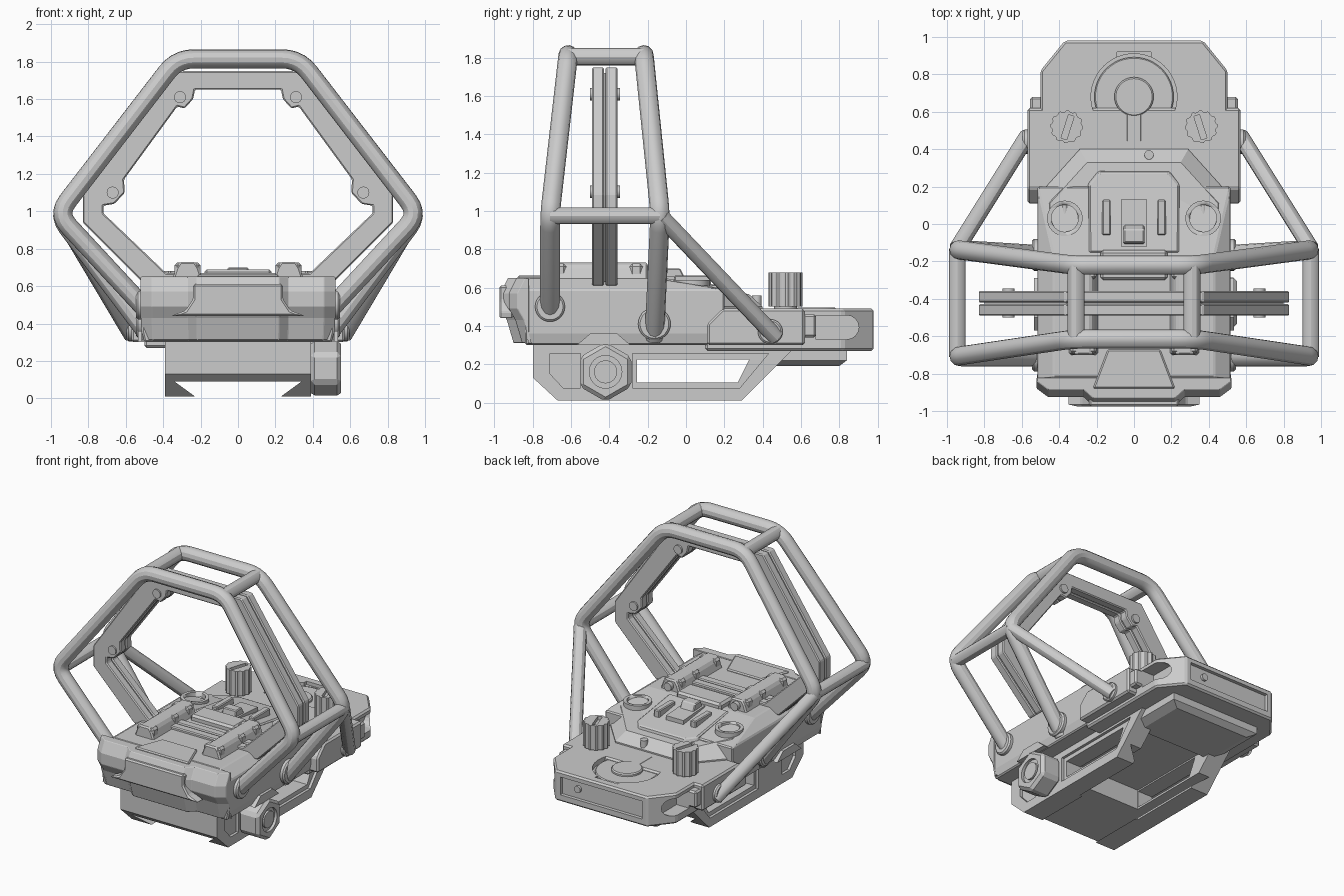
import bpy, bmesh
from math import sin, cos, pi
from mathutils import Vector

if "Cube" in bpy.data.objects:
    bpy.data.objects.remove(bpy.data.objects["Cube"])


def loft(name, rings, bevel=0.0):
    """Solid skinned through rings of equal point count."""
    bm = bmesh.new()
    vs = [[bm.verts.new(p) for p in r] for r in rings]
    n = len(vs[0])
    for a, b in zip(vs, vs[1:]):
        for i in range(n):
            bm.faces.new((a[i], a[(i + 1) % n], b[(i + 1) % n], b[i]))
    bm.faces.new(vs[0][::-1])
    bm.faces.new(vs[-1])
    bmesh.ops.recalc_face_normals(bm, faces=bm.faces)
    me = bpy.data.meshes.new(name)
    bm.to_mesh(me)
    bm.free()
    ob = bpy.data.objects.new(name, me)
    bpy.context.collection.objects.link(ob)
    if bevel:
        m = ob.modifiers.new("bevel", 'BEVEL')
        m.width, m.segments, m.limit_method = bevel, 1, 'ANGLE'
    return ob


def put(axis, p, t):
    return {'x': (t, p[0], p[1]), 'y': (p[0], t, p[1]), 'z': (p[0], p[1], t)}[axis]


def prism(name, pts, axis, a, b, bevel=0.0):
    return loft(name, [[put(axis, p, t) for p in pts] for t in (a, b)], bevel)


def box(name, x, y, z, bevel=0.0):
    return prism(name, [(x[0], y[0]), (x[1], y[0]), (x[1], y[1]), (x[0], y[1])], 'z', *z, bevel)


def cyl(name, c, r, axis, a, b, n=32, bevel=0.0, r_alt=None):
    pts = []
    for i in range(n):
        q = r_alt if r_alt and i % 4 > 1 else r
        t = 2 * pi * i / n + pi / 2
        pts.append((c[0] + q * cos(t), c[1] + q * sin(t)))
    ob = prism(name, pts, axis, a, b, bevel)
    if n > 12:
        smooth(ob)
    return ob


def smooth(ob):
    bpy.ops.object.select_all(action='DESELECT')
    ob.select_set(True)
    bpy.context.view_layer.objects.active = ob
    bpy.ops.object.shade_smooth_by_angle()


def mirror(ob):
    ob.modifiers.new("mirror", 'MIRROR').use_axis[0] = True
    return ob


def cut(ob, *cutters):
    for c in cutters:
        m = ob.modifiers.new("cut", 'BOOLEAN')
        m.operation, m.object, m.solver = 'DIFFERENCE', c, 'EXACT'
        c.hide_render = True
        c.hide_set(True)
    return ob


def sym(half):
    """Close a right-hand outline with its mirrored left half."""
    return half + [(-p[0],) + tuple(p[1:]) for p in reversed(half)]


def tube(name, pts, r, bend=0.09):
    P = [Vector(p) for p in pts]
    path = [P[0]]
    for a, b, c in zip(P, P[1:], P[2:]):
        s, e = b + (a - b).normalized() * bend, b + (c - b).normalized() * bend
        path += [s * (1 - t) ** 2 + b * 2 * t * (1 - t) + e * t * t for t in (0, .2, .4, .6, .8, 1)]
    path.append(P[-1])
    cu = bpy.data.curves.new(name, 'CURVE')
    cu.dimensions, cu.bevel_depth, cu.bevel_resolution, cu.use_fill_caps = '3D', r, 4, True
    sp = cu.splines.new('POLY')
    sp.points.add(len(path) - 1)
    for q, p in zip(sp.points, path):
        q.co = (*p, 1)
    ob = bpy.data.objects.new(name, cu)
    bpy.context.collection.objects.link(ob)
    bpy.ops.object.select_all(action='DESELECT')
    ob.select_set(True)
    bpy.context.view_layer.objects.active = ob
    bpy.ops.object.convert(target='MESH')
    smooth(ob)
    return ob


# Rail clamp: side profile, dovetail slot, open middle, side windows and pockets
clamp = prism("rail_clamp", [(-.8, .305), (-.8, .13), (-.67, .01), (.29, .01), (.55, .27), (.55, .305)], 'x', -.39, .39)
cuts = [prism("slot_cutter", sym([(.23, -.02), (.23, .01), (.34, .09)]), 'y', -1, 1),
        box("void_cutter", (-.25, .25), (-.26, .62), (-.02, .235)),
        prism("window_cutter", [(-.255, .105), (-.255, .225), (.33, .225), (.27, .105)], 'x', -.6, .6)]
for s in (-1, 1):
    cuts.append(prism("long_pocket_cutter", [(-.28, .075), (-.28, .255), (.43, .255), (.28, .075)], 'x', s * .37, s * .6))
    cuts.append(prism("short_pocket_cutter", [(-.71, .255), (-.55, .255), (-.55, .075), (-.64, .075), (-.71, .15)], 'x', s * .37, s * .6))
cut(clamp, *cuts)

# Clamp nut
nut = cyl("clamp_nut", (-.42, .16), .155, 'x', .39, .55, 6, .02)
cut(nut, cyl("nut_cutter", (-.42, .16), .085, 'x', .53, .6))
cyl("nut_screw", (-.42, .16), .06, 'x', .5, .545)

# Main body, chamfered along its upper sides
low = [(-.5, -.84), (.5, -.84), (.5, .2), (-.5, .2)]
loft("body", [[(x, y, .30) for x, y in low], [(x * 1.03, y, .36) for x, y in low],
              [(x * 1.03, y, .59) for x, y in low],
              [(-.43, -.82, .65), (.43, -.82, .65), (.43, -.17, .65), (-.43, -.17, .65)]], .008)


# Front cap with a stepped-out middle
def cap(dy, z, k=1):
    o = sym([(.22, -.97), (.27, -.925), (.46, -.925), (.52, -.88), (.52, -.82)])
    return [(x * k, y + dy if y < -.83 else y, z) for x, y in o]


loft("front_cap", [cap(.07, .31, .99), cap(.035, .43), cap(0, .49), cap(0, .57), cap(.04, .65)], .006)
prism("front_panel", sym([(.36, .44), (.28, .47), (.24, .53), (.24, .61)]), 'y', -.975, -.9, .01)
prism("top_panel", sym([(.22, -.88), (.14, -.67)]), 'z', .62, .662, .008)

# Hinge bars on top, each with a barrel and end screw
mirror(prism("hinge_bar", [(.19, .64), (.21, .70), (.23, .73), (.31, .73), (.33, .70), (.35, .64)], 'y', -.7, -.2, .01))
for y in (-.66, -.42, -.26):
    mirror(box("hinge_band", (.2, .34), (y - .035, y + .035), (.64, .725), .015))
mirror(cyl("hinge_screw", (.27, .685), .03, 'y', -.2, -.17, 16))

# Rear-sloping deck with raised console and switch
oct1 = sym([(.515, -.17), (.515, .15), (.29, .40)])
oct2 = sym([(.45, -.17), (.45, .11), (.25, .33)])
loft("sloping_deck", [[(x, y, .42) for x, y in oct1], [(x, y, .50) for x, y in oct1],
                      [(x, y, .61 if y < .2 else .565) for x, y in oct2]])
con = sym([(.26, -.16), (.26, .22), (.2, .29)])
loft("console", [[(x, y, .54) for x, y in con],
                 [(x * .92, y * .95, .655 if y < .1 else .60) for x, y in con]], .008)
prism("switch_base", [(-.12, .6), (-.12, .66), (.13, .645), (.13, .6)], 'x', -.07, .07)
prism("switch", [(-.11, .64), (-.1, .70), (-.03, .70), (0, .64)], 'x', -.055, .055, .006)
mirror(box("console_rib", (.125, .17), (-.06, .13), (.6, .664), .006))
box("console_front_step", (-.18, .18), (-.3, -.14), (.62, .69), .015)
cyl("deck_button", (.08, .37), .025, 'z', .5, .56, 20)

# Spoked dials
dial = mirror(cut(cyl("dial_cup", (.37, .03), .095, 'z', .5, .64), cyl("dial_cutter", (.37, .03), .072, 'z', .575, .7)))
for k in range(3):
    a = pi / 2 + k * 2 * pi / 3
    mirror(tube("dial_spoke", [(.37, .03, .60), (.37 + .08 * cos(a), .03 + .08 * sin(a), .60)], .014))

# Rear deck with round recess, side pockets and back panel
deck = prism("rear_deck", sym([(.5, .1), (.5, .82), (.37, .98)]), 'z', .27, .49, .012)
pocket = [(.68, .33), (.68, .455)] + [(.84 + .0625 * cos(pi / 2 - i * pi / 8), .3925 + .0625 * sin(pi / 2 - i * pi / 8)) for i in range(9)]
cut(deck, cyl("round_cutter", (0, .68), .23, 'z', .455, .6, 48),
    prism("key_cutter", sym([(.09, .86), (.09, .92)]), 'z', .465, .6),
    prism("panel_cutter", sym([(.33, .32), (.33, .45)]), 'y', .955, 1.1),
    *[prism("pocket_cutter", pocket, 'x', s * .40, s * .7) for s in (-1, 1)])
cyl("cover_disc", (0, .68), .212, 'z', .42, .475, 48, .006)
cyl("cover_knob", (0, .68), .105, 'z', .45, .495, 40, .008)
box("cover_key", (-.04, .04), (.44, .62), (.45, .492), .005)
cyl("back_screw", (.2, .39), .025, 'y', .94, .972, 16)
loft("bottom_cover", [[(x, y, .19) for x, y in sym([(.3, .42), (.3, .80)])],
                      [(x, y, .22) for x, y in sym([(.36, .40), (.36, .84)])],
                      [(x, y, .29) for x, y in sym([(.36, .40), (.36, .84)])]])

# Side flanges and lugs
prism("side_flange", [(.11, .30), (.11, .41), (.19, .49), (.62, .49), (.62, .30)], 'x', -.57, .57, .012)
mirror(box("rear_lug", (.48, .555), (.6, .68), (.34, .46), .012))
mirror(prism("side_rim", [(-.57, .30), (-.5, .36), (-.36, .36), (-.29, .30)], 'x', .5, .535))

# Knurled adjustment knobs with a slotted top
knob = cyl("adjust_knob", (.36, .52), .088, 'z', .50, .68, 48, 0, .08)
cut(knob, prism("knob_cutter", [(.32, .575), (.36, .45), (.39, .46), (.35, .585)], 'z', .655, .72))
mirror(knob)
mirror(cyl("knob_stem", (.36, .52), .06, 'z', .45, .52))

# Twin lens frame plates with stepped inner corners
outer = sym([(.50, .61), (.83, .94), (.83, 1.09), (.37, 1.75)])
inner = sym([(.385, .67), (.72, .99), (.72, 1.03), (.66, 1.04), (.605, 1.10), (.61, 1.17),
             (.325, 1.56), (.285, 1.55), (.24, 1.60), (.23, 1.65)])
for i, y in enumerate((-.49, -.42)):
    f = prism("lens_frame_%d" % (i + 1), outer, 'y', y, y + .062)
    cut(f, prism("lens_cutter", inner, 'y', y - .1, y + .2))
    m = f.modifiers.new("bevel", 'BEVEL')
    m.width, m.segments, m.limit_method = .007, 1, 'ANGLE'
prism("frame_core", sym([(.48, .63), (.80, .95), (.80, 1.08), (.36, 1.72)]), 'y', -.44, -.41)
cut(bpy.data.objects["frame_core"], prism("core_cutter", [(x * 1.02, (z - 1.1) * 1.02 + 1.1) for x, z in inner], 'y', -.6, -.2))
for x, z in ((.31, 1.61), (.67, 1.10)):
    mirror(cyl("frame_screw", (x, z), .032, 'y', -.5, -.345, 20))

# Tubular roll cage: two hoops, cross ties, rear struts
tube("front_hoop", sym([(.46, -.71, .44), (.965, -.71, .985), (.325, -.615, 1.815)]), .051)
tube("rear_hoop", sym([(.48, -.165, .34), (.965, -.135, .985), (.325, -.22, 1.815)]), .051)
mirror(tube("top_tie", [(.31, -.615, 1.805), (.31, -.22, 1.805)], .046))
mirror(tube("side_tie", [(.945, -.71, .975), (.945, -.135, .975)], .044))
mirror(tube("rear_strut", [(.945, -.13, .97), (.57, .47, .34)], .044))

# Collars where the tubes meet the body
for y, z, r, x in ((-.71, .50, .078, .5), (-.165, .41, .085, .5), (.44, .37, .065, .55)):
    mirror(cyl("tube_collar", (y, z), r, 'x', x, x + .045, 28, .01))
